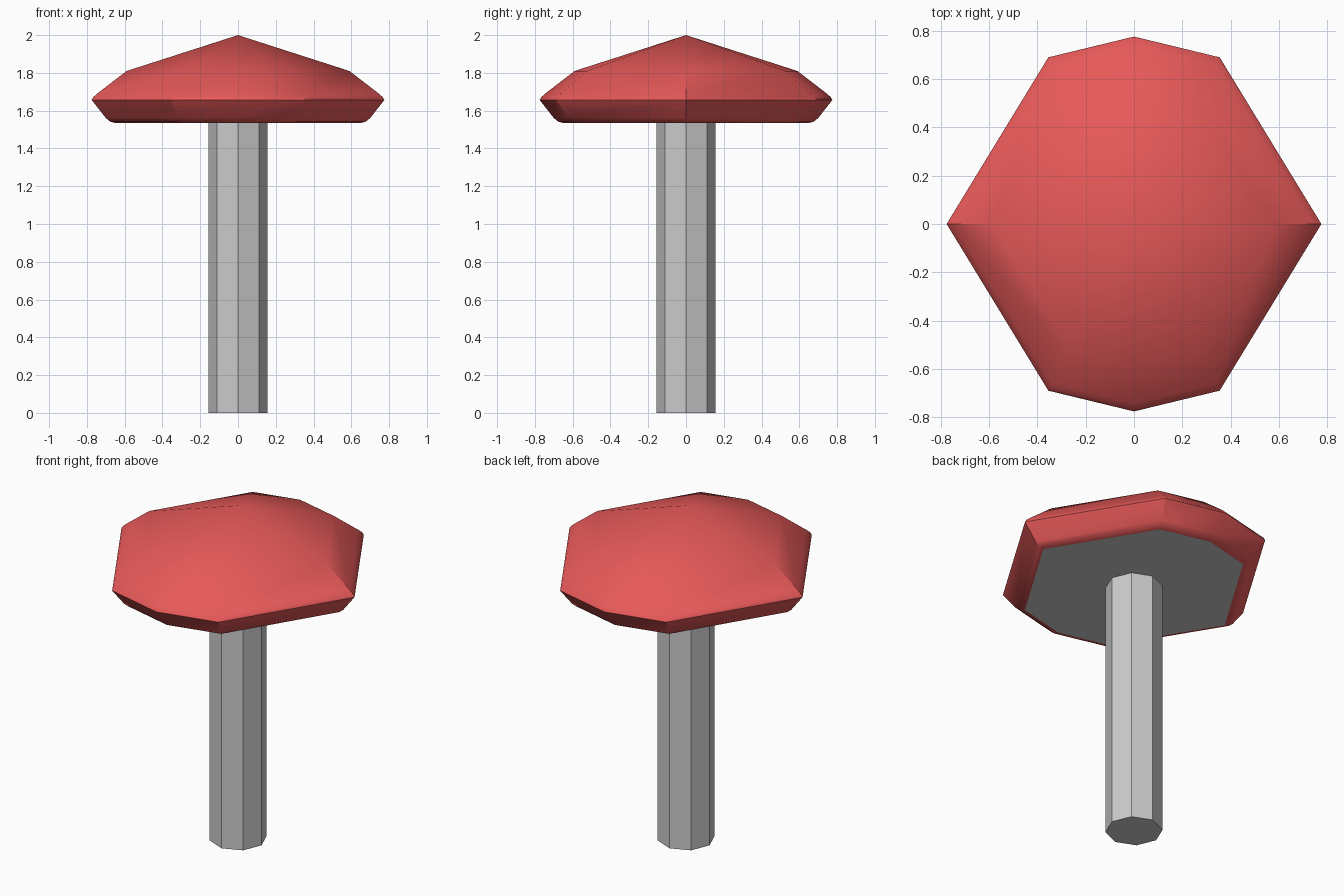
import bpy, bmesh
from math import radians, cos, sin

if "Cube" in bpy.data.objects:
    bpy.data.objects.remove(bpy.data.objects["Cube"])

# uneven eight-sided outline of the cap
CAP_ANGLES = [radians(a) for a in (0, 62.8, 90, 117.2, 180, 242.8, 270, 297.2)]
STEM_ANGLES = [radians(45 * i) for i in range(8)]


def lathe(name, profile, angles, cap_top, cap_bottom):
    """Skin rings of (radius, z), top to bottom; radius 0 makes an apex."""
    bm = bmesh.new()
    rings = []
    for r, z in profile:
        if r == 0:
            rings.append([bm.verts.new((0, 0, z))] * len(angles))
        else:
            rings.append([bm.verts.new((r * cos(a), r * sin(a), z)) for a in angles])
    n = len(angles)
    for up, low in zip(rings, rings[1:]):
        for i in range(n):
            j = (i + 1) % n
            corners = list(dict.fromkeys((low[i], low[j], up[j], up[i])))
            bm.faces.new(corners)
    if cap_top:
        bm.faces.new(rings[0])
    if cap_bottom:
        bm.faces.new(rings[-1][::-1])
    mesh = bpy.data.meshes.new(name)
    bm.to_mesh(mesh)
    bm.free()
    obj = bpy.data.objects.new(name, mesh)
    bpy.context.collection.objects.link(obj)
    return obj


# stem: straight octagonal post
lathe("stem", [(0.157, 1.54), (0.157, 0)], STEM_ANGLES, True, True)

# cap: faceted dome with a softened rim and tucked lower edge
cap = lathe("mushroom_cap",
            [(0, 2.0), (0.59, 1.81), (0.742, 1.693), (0.766, 1.672), (0.775, 1.657),
             (0.70, 1.561), (0.675, 1.541), (0.645, 1.534)],
            CAP_ANGLES, False, False)
red = bpy.data.materials.new("cap_red")
red.diffuse_color = (0.8, 0.1, 0.1, 1)
red.use_nodes = True
red.node_tree.nodes["Principled BSDF"].inputs["Base Color"].default_value = red.diffuse_color
cap.data.materials.append(red)

# smooth dome, crisp corners below the rim
bpy.ops.object.select_all(action='DESELECT')
cap.select_set(True)
bpy.context.view_layer.objects.active = cap
bpy.ops.object.shade_smooth_by_angle(angle=radians(35))

# underside: flat grey plate closing the cap
lathe("cap_underside", [(0.645, 1.534)], CAP_ANGLES, False, True)
